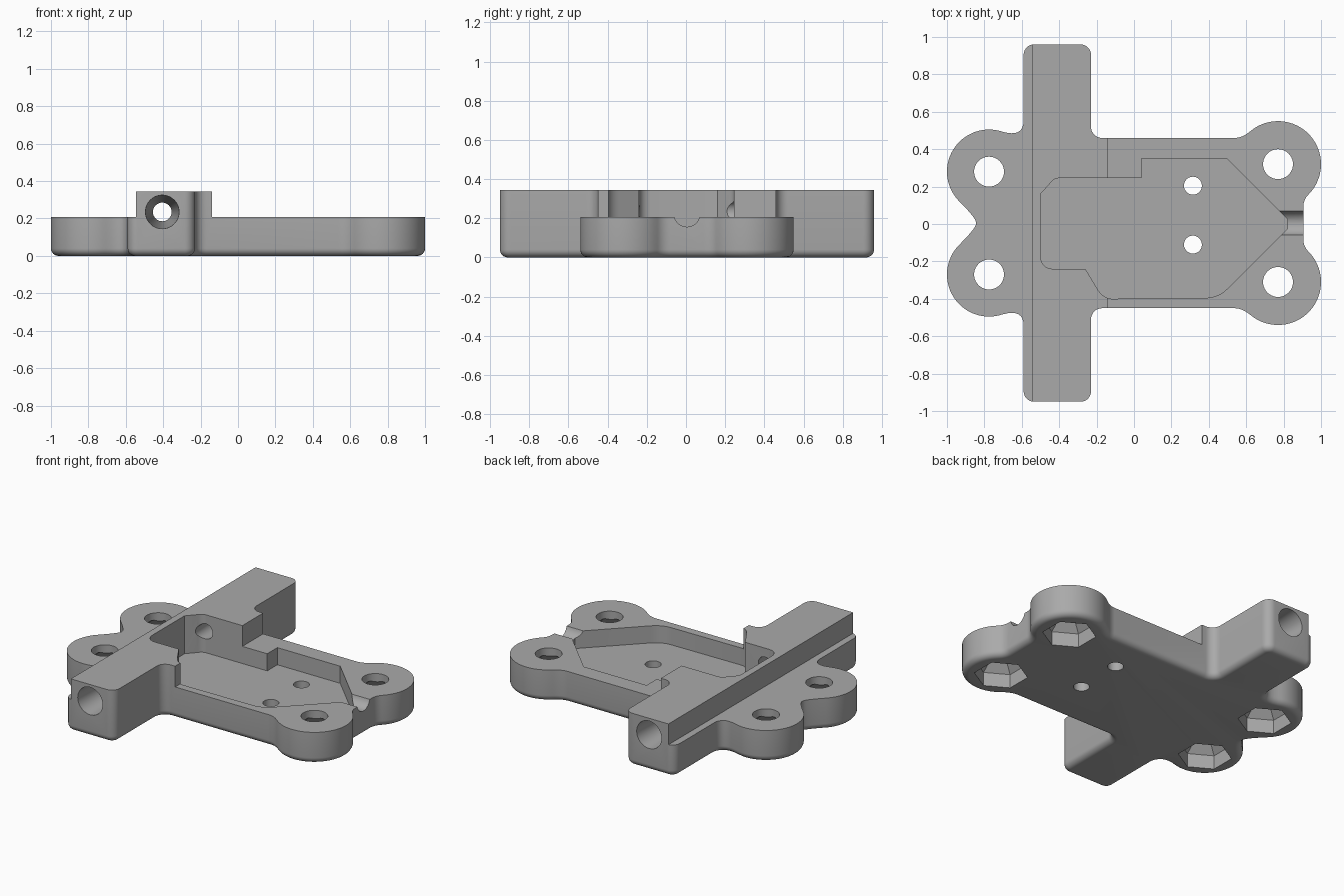
import bpy, bmesh
from math import sin, cos, pi, radians
from mathutils import Vector, Matrix

if "Cube" in bpy.data.objects:
    bpy.data.objects.remove(bpy.data.objects["Cube"])

MID = 0.005                 # symmetry line of the plate in y
BASE, TOP, FLOOR = 0.207, 0.343, 0.095

grey = bpy.data.materials.new("plain grey")
grey.use_nodes = True
grey.diffuse_color = (0.4, 0.4, 0.4, 1)
grey.node_tree.nodes["Principled BSDF"].inputs["Base Color"].default_value = (0.4, 0.4, 0.4, 1)


def arc(cx, cy, r, a0, a1, n=32):
    angles = [radians(a0 + (a1 - a0) * i / n) for i in range(n + 1)]
    return [Vector((cx + r * cos(a), cy + r * sin(a))) for a in angles]


def blend(p0, c, p1, n=8):
    p0, c, p1 = Vector(p0), Vector(c), Vector(p1)
    ts = [i / n for i in range(n + 1)]
    return [p0 * (1 - t) ** 2 + c * 2 * t * (1 - t) + p1 * t * t for t in ts]


def clean(points):
    return [p for i, p in enumerate(points) if (p - points[i - 1]).length > 0.001]


def inset(points, d):
    """Move a counter-clockwise outline inwards by d."""
    out = []
    for i, p in enumerate(points):
        a = (p - points[i - 1]).normalized()
        b = (points[(i + 1) % len(points)] - p).normalized()
        na, nb = Vector((-a.y, a.x)), Vector((-b.y, b.x))
        out.append(p + (na + nb) * d / (1 + na.dot(nb)))
    return out


def loft(name, rings):
    """Closed solid through (outline, z) rings listed from bottom to top."""
    bm = bmesh.new()
    loops = [[bm.verts.new((p[0], p[1], z)) for p in pts] for pts, z in rings]
    bm.faces.new(loops[0][::-1])
    bm.faces.new(loops[-1])
    for lo, hi in zip(loops, loops[1:]):
        for i in range(len(lo)):
            j = (i + 1) % len(lo)
            bm.faces.new((lo[i], lo[j], hi[j], hi[i]))
    bmesh.ops.recalc_face_normals(bm, faces=bm.faces)
    mesh = bpy.data.meshes.new(name)
    bm.to_mesh(mesh)
    bm.free()
    mesh.materials.append(grey)
    obj = bpy.data.objects.new(name, mesh)
    bpy.context.collection.objects.link(obj)
    return obj


def cut(cutter):
    cutter.hide_render = True
    bpy.context.view_layer.objects.active = body
    mod = body.modifiers.new("cut", 'BOOLEAN')
    mod.operation, mod.solver, mod.object = 'DIFFERENCE', 'EXACT', cutter
    bpy.ops.object.modifier_apply(modifier=mod.name)
    bpy.data.objects.remove(cutter)


def box(x0, x1, z0):
    pts = [(x0, -2), (x1, -2), (x1, 2), (x0, 2)]
    return loft("box_cutter", [(pts, z0), (pts, 1)])


# Half outline: right ear, side wall, arm, left ear; then mirrored
ear_r = arc(0.77, 0.315, 0.23, -45, 130)
ear_l = arc(-0.775, 0.275, 0.225, 72, 225)
half = blend((0.905, 0.085), (0.905, 0.124), ear_r[0]) + ear_r
half += blend(ear_r[-1], (0.579, 0.455), (0.535, 0.455))
half += arc(-0.17, 0.515, 0.06, 270, 180, 8)
half += arc(-0.285, 0.9, 0.055, 0, 90, 8) + arc(-0.535, 0.9, 0.055, 90, 180, 8)
half += blend((-0.59, 0.55), (-0.59, 0.455), ear_l[0]) + ear_l
half += blend(ear_l[-1], (-0.845, 0.027), (-0.845, 0.004))
outline = half + [Vector((p.x, -p.y)) for p in reversed(half)]
outline = clean([p + Vector((0, MID)) for p in outline])

# Plate with rounded bottom edge, full height, then lowered beside the ridge
R = 0.04
rings = [(inset(outline, R * (1 - sin(a))), R * (1 - cos(a)))
         for a in [pi / 2 * i / 6 for i in range(7)]]
body = loft("mounting_plate", rings + [(outline, TOP)])
cut(box(-2, -0.545, BASE))
cut(box(-0.14, 2, BASE))

# Pocket
pocket = [Vector(p) for p in ((-0.5, 0.16), (-0.5, -0.18))]
pocket += blend((-0.5, -0.18), (-0.49, -0.24), (-0.43, -0.24))
pocket += [Vector((-0.26, -0.24)), Vector((-0.2, -0.34))]
pocket += blend((-0.2, -0.34), (-0.17, -0.395), (-0.12, -0.4))
pocket += blend((0.38, -0.395), (0.45, -0.395), (0.5, -0.345))
pocket += [Vector(p) for p in ((0.82, -0.025), (0.82, 0.025), (0.495, 0.35),
                               (0.04, 0.35), (0.04, 0.245))]
pocket += blend((-0.4, 0.245), (-0.43, 0.245), (-0.45, 0.215))
pocket = clean(pocket)
cut(loft("pocket_cutter", [(pocket, FLOOR), (pocket, 1)]))

# Bolt holes with tapered hexagonal nut recesses underneath
for x, y in ((0.77, 0.315), (-0.775, 0.275)):
    for s in (1, -1):
        cy = s * y + MID
        hole = arc(x, cy, 0.08, 0, 360, 40)[:-1]
        cut(loft("bolt_cutter", [(hole, -0.1), (hole, 1)]))
        big, small = (arc(x, cy, r, 30, 390, 6)[:-1] for r in (0.16, 0.085))
        cut(loft("nut_cutter", [(big, -0.1), (big, 0.09), (small, 0.16)]))

# Small floor holes
for y in (0.205, -0.11):
    hole = arc(0.315, y, 0.048, 0, 360, 28)[:-1]
    cut(loft("floor_hole_cutter", [(hole, -0.1), (hole, 0.18)]))

# Tapered bores running in from both arm ends
for s in (1, -1):
    wide, narrow = (arc(0, 0, r, 0, 360, 40)[:-1] for r in (0.09, 0.05))
    bore = loft("bore_cutter", [(narrow, 0.15), (narrow, 0.26), (wide, 0.95), (wide, 1.1)])
    bore.data.transform(Matrix.Translation((-0.405, MID, 0.235)) @ Matrix.Rotation(-s * pi / 2, 4, 'X'))
    cut(bore)

# Round cable channel through the end wall
ring = arc(0, 0, 0.066, 0, 360, 32)[:-1]
channel = loft("channel_cutter", [(ring, 0.775), (ring, 1.1)])
channel.data.transform(Matrix.Translation((0, MID, 0.222)) @ Matrix.Rotation(pi / 2, 4, 'Y'))
cut(channel)

bpy.ops.object.select_all(action='DESELECT')
body.select_set(True)
bpy.context.view_layer.objects.active = body
bpy.ops.object.shade_smooth_by_angle(angle=radians(30))
